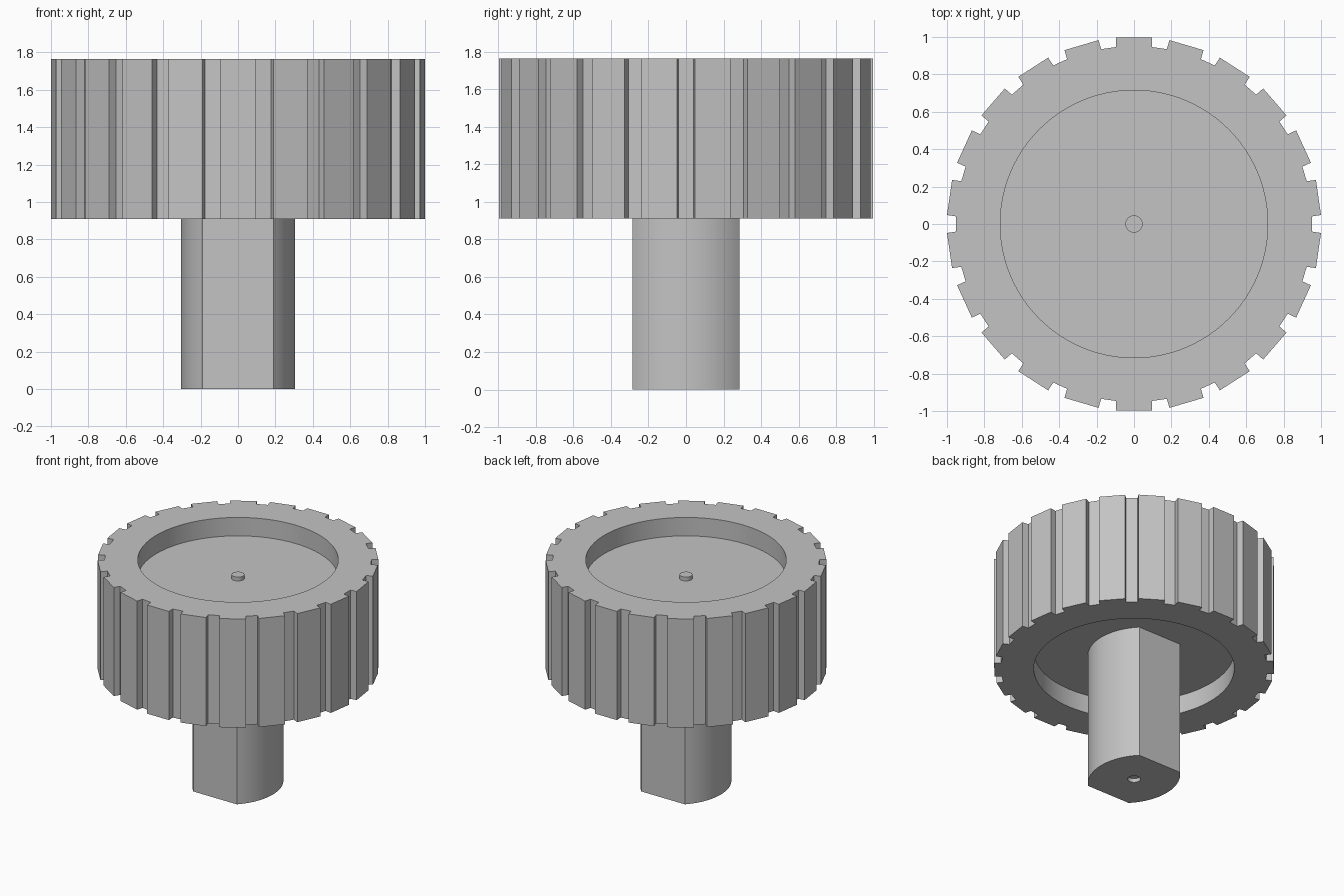
import bpy
import bmesh
from math import sin, cos, pi, asin
from mathutils import Vector, Matrix

cube = bpy.data.objects.get("Cube")
if cube:
    bpy.data.objects.remove(cube, do_unlink=True)

TEETH = 22
WHEEL_BOTTOM, WHEEL_TOP, RECESS = 0.91, 1.765, 0.145
FLOOR, CEILING = WHEEL_TOP - RECESS, WHEEL_BOTTOM + RECESS

grey = bpy.data.materials.new("plain grey")
grey.use_nodes = True
colour = (0.55, 0.55, 0.55, 1)
grey.diffuse_color = colour
grey.node_tree.nodes["Principled BSDF"].inputs["Base Color"].default_value = colour


def circle(radius, n):
    return [(radius * cos(2 * pi * i / n), radius * sin(2 * pi * i / n)) for i in range(n)]


def gear_outline(radius, half_width, depth):
    points = []
    for i in range(TEETH):
        turn = Matrix.Rotation(pi / 2 + 2 * pi * i / TEETH, 2)
        for x, y in ((radius - depth, -half_width), (radius, -half_width),
                     (radius, half_width), (radius - depth, half_width)):
            points.append(turn @ Vector((x, y)))
    return points


def lens_outline(half_x, half_y, radius, n=24):
    # Two shallow arcs on the sides joined by flats at front and back
    limit = asin(half_y / radius)
    arc = [(half_x - radius + radius * cos(a), radius * sin(a))
           for a in (limit * (2 * i / n - 1) for i in range(n + 1))]
    return arc + [(-x, -y) for x, y in arc]


def ring(bm, outline, z):
    return [bm.verts.new((p[0], p[1], z)) for p in outline]


def wall(bm, low, high):
    for i in range(len(low)):
        j = (i + 1) % len(low)
        bm.faces.new((low[i], low[j], high[j], high[i]))


def fill_between(bm, outer, inner):
    edges = [bm.edges.get((loop[i - 1], loop[i]))
             for loop in (outer, inner) for i in range(len(loop))]
    bmesh.ops.triangle_fill(bm, edges=edges, use_beauty=True)


def finish(bm, name):
    bmesh.ops.recalc_face_normals(bm, faces=bm.faces)
    mesh = bpy.data.meshes.new(name)
    bm.to_mesh(mesh)
    bm.free()
    mesh.materials.append(grey)
    obj = bpy.data.objects.new(name, mesh)
    bpy.context.collection.objects.link(obj)
    bpy.ops.object.select_all(action="DESELECT")
    obj.select_set(True)
    bpy.context.view_layer.objects.active = obj
    bpy.ops.object.shade_smooth_by_angle(angle=pi / 7)


# Grooved wheel with a round recess in the top and in the underside
bm = bmesh.new()
teeth = gear_outline(0.9965, 0.095, 0.05)
bore = circle(0.715, 96)
outer_low, outer_high = ring(bm, teeth, WHEEL_BOTTOM), ring(bm, teeth, WHEEL_TOP)
wall(bm, outer_low, outer_high)
for outer, edge_z, disc_z in ((outer_low, WHEEL_BOTTOM, CEILING), (outer_high, WHEEL_TOP, FLOOR)):
    edge, disc = ring(bm, bore, edge_z), ring(bm, bore, disc_z)
    wall(bm, edge, disc)
    bm.faces.new(disc)
    fill_between(bm, outer, edge)
finish(bm, "grooved_wheel")

# Shaft with two flats and a small blind hole in its end
bm = bmesh.new()
lens = lens_outline(0.305, 0.285, 0.41)
hole = circle(0.046, 32)
low, high = ring(bm, lens, 0), ring(bm, lens, CEILING)
wall(bm, low, high)
bm.faces.new(high)
mouth, hole_end = ring(bm, hole, 0), ring(bm, hole, 0.03)
wall(bm, mouth, hole_end)
bm.faces.new(hole_end)
fill_between(bm, low, mouth)
finish(bm, "shaft")

# Small pin in the middle of the top recess
bm = bmesh.new()
low, high = ring(bm, hole, FLOOR), ring(bm, hole, FLOOR + 0.03)
wall(bm, low, high)
bm.faces.new(high)
bm.faces.new(low)
finish(bm, "centre_pin")
